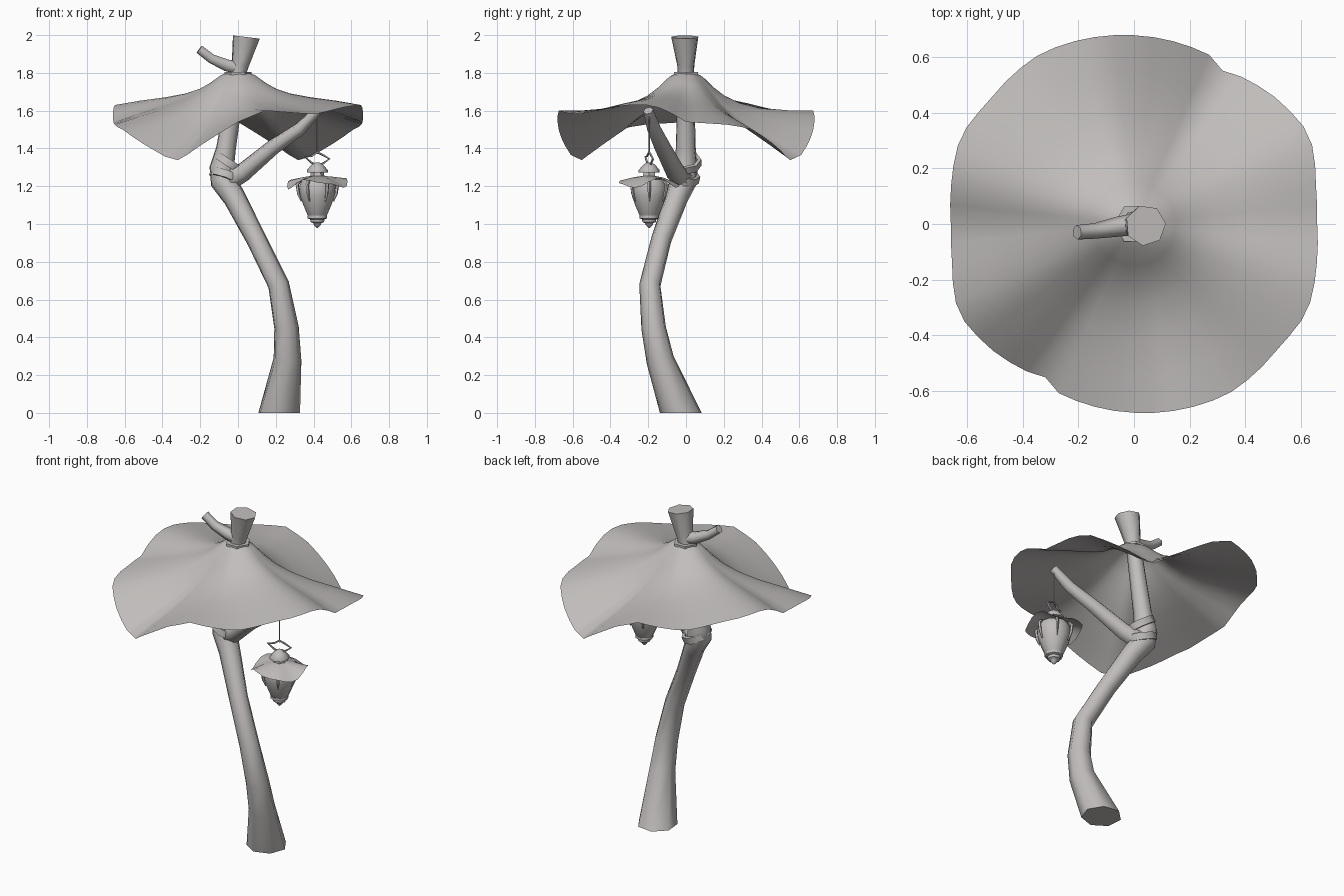
import bpy, bmesh, math
from mathutils import Vector, Matrix

cube = bpy.data.objects.get("Cube")
if cube:
    bpy.data.objects.remove(cube)

mat = bpy.data.materials.new("warm grey")
mat.use_nodes = True
GREY = (0.53, 0.51, 0.5, 1)
mat.diffuse_color = GREY
mat.node_tree.nodes["Principled BSDF"].inputs["Base Color"].default_value = GREY


def finish(name, bm, angle=40, fix_normals=True):
    if fix_normals:
        bmesh.ops.recalc_face_normals(bm, faces=bm.faces)
    me = bpy.data.meshes.new(name)
    bm.to_mesh(me)
    bm.free()
    me.materials.append(mat)
    for p in me.polygons:
        p.use_smooth = True
    me.set_sharp_from_angle(angle=math.radians(angle))
    ob = bpy.data.objects.new(name, me)
    bpy.context.collection.objects.link(ob)
    return ob


def skin(bm, rings, closed=False, caps=True):
    """Bridge successive vertex rings with quads."""
    n = len(rings[0])
    pairs = list(zip(rings, rings[1:])) + ([(rings[-1], rings[0])] if closed else [])
    for a, b in pairs:
        for i in range(n):
            j = (i + 1) % n
            bm.faces.new((a[i], a[j], b[j], b[i]))
    if caps and not closed:
        bm.faces.new(rings[0][::-1])
        bm.faces.new(rings[-1])


def tube(name, path, radii, sides=6, closed=False, start=None, end=None):
    """Round bar along a path, with a radius at each point."""
    bm = bmesh.new()
    pts = [Vector(p) for p in path]
    n, rings, side = len(pts), [], Vector((1, 0.1, 0.05))
    for i, p in enumerate(pts):
        nxt = pts[(i + 1) % n] if closed or i < n - 1 else p
        prv = pts[i - 1] if closed or i > 0 else p
        t = (nxt - p).normalized() + (p - prv).normalized()
        if i == 0 and start:
            t = Vector(start)
        if i == n - 1 and end:
            t = Vector(end)
        t.normalize()
        if i == 0 and abs(side.normalized().dot(t)) > 0.9:
            side = Vector((0, 1, 0))
        side = (side - t * side.dot(t)).normalized()
        up = t.cross(side)
        r = radii[i] if isinstance(radii, (list, tuple)) else radii
        rings.append([bm.verts.new(p + r * (side * math.cos(a) + up * math.sin(a)))
                      for a in (2 * math.pi * k / sides for k in range(sides))])
    skin(bm, rings, closed)
    return finish(name, bm, 62)


def lathe(name, profile, at, sides=8, closed=False, tilt=None, angle=50):
    """Revolve (radius, height) pairs about z."""
    bm = bmesh.new()
    m = Matrix.Translation(at) @ (tilt or Matrix())
    rings = [[bm.verts.new(m @ Vector((r * math.cos(a), r * math.sin(a), z)))
              for a in (2 * math.pi * k / sides for k in range(sides))]
             for r, z in profile]
    skin(bm, rings, closed)
    return finish(name, bm, angle)


def lerp_table(table, x):
    for (x0, y0), (x1, y1) in zip(table, table[1:]):
        if x <= x1:
            return y0 + (y1 - y0) * (x - x0) / (x1 - x0)
    return table[-1][1]


# Curved trunk and its stump above the canopy
tube("trunk",
     [(0.215, -0.025, 0), (0.26, -0.135, 0.28), (0.255, -0.17, 0.45), (0.213, -0.19, 0.68),
      (0.095, -0.13, 0.92), (-0.02, -0.05, 1.14), (-0.08, -0.012, 1.23), (-0.088, 0, 1.3),
      (-0.065, 0, 1.4), (0, 0, 1.8), (0.01, 0, 1.84), (0.042, -0.005, 1.99)],
     [0.114, 0.076, 0.067, 0.058, 0.055, 0.062, 0.072, 0.067, 0.054, 0.044, 0.047, 0.074],
     sides=7, start=(0, 0, 1), end=(0.12, 0, 1))
tube("twig", [(0.01, 0, 1.825), (-0.06, -0.01, 1.84), (-0.14, -0.025, 1.875), (-0.205, -0.03, 1.925)],
     [0.04, 0.036, 0.028, 0.026])

# Branch that carries the lantern
tube("branch", [(-0.07, -0.01, 1.22), (0.03, -0.055, 1.275), (0.19, -0.125, 1.41),
                (0.33, -0.17, 1.505), (0.42, -0.2, 1.6)], [0.06, 0.052, 0.043, 0.036, 0.027])

# Wrapped bands at the fork, and the collar over the canopy
BAND = [(0.066, -0.02), (0.086, -0.02), (0.086, 0.02), (0.066, 0.02)]
for name, at, ry, rx in (("upper_band", (-0.05, -0.005, 1.325), 33, 0),
                         ("lower_band", (-0.065, -0.012, 1.25), 20, -12)):
    tilt = Matrix.Rotation(math.radians(ry), 4, "Y") @ Matrix.Rotation(math.radians(rx), 4, "X")
    lathe(name, BAND, at, 8, True, tilt)
lathe("collar", [(0.045, 0), (0.072, 0), (0.072, 0.015), (0.045, 0.015)], (0, 0, 1.79), 6, True)

# Canopy: a sagging sheet whose rim droops at two opposite corners
RIM_Z = [(0, 1.54), (20, 1.525), (30, 1.5), (40, 1.44), (56, 1.345), (62, 1.335), (72, 1.41),
         (90, 1.54), (102, 1.6), (125, 1.58), (145, 1.62), (160, 1.635), (170, 1.61), (180, 1.54)]
RIM_R = [(0, 0.66), (10, 0.665), (27, 0.71), (42, 0.683), (57, 0.65), (62, 0.63), (66, 0.667),
         (90, 0.68), (119, 0.7), (140, 0.685), (153, 0.7), (170, 0.67), (180, 0.66)]
SLOPE = [(0.05, 1.8), (0.09, 1.785), (0.15, 1.735), (0.21, 1.695), (0.29, 1.66), (0.4, 1.63),
         (0.54, 1.605), (0.67, 1.58)]
bm = bmesh.new()
rings = []
for r, z in SLOPE:
    f = (r - 0.05) / 0.62
    ring = []
    for deg in range(0, 360, 6):
        fold = 0.03 * math.cos(2 * math.radians(deg - 165)) - 0.01
        rr = r + (lerp_table(RIM_R, deg % 180) - 0.67) * f ** 2
        zz = z + (lerp_table(RIM_Z, deg % 180) - 1.58) * f ** 1.5 + fold * math.sin(math.pi * f)
        a = math.radians(deg)
        ring.append(bm.verts.new((rr * math.cos(a), rr * math.sin(a), zz)))
    rings.append(ring)
skin(bm, rings[::-1], caps=False)
finish("canopy", bm, 60, False)

# Hanging lantern
LX, LY = 0.42, -0.195
tube("cord", [(LX, LY, 1.58), (LX, LY, 1.37)], 0.004, 5)
tube("hanger_loop", [(LX + x, LY + y, z) for x, y, z in
                     ((0, 0, 1.38), (0.03, 0.01, 1.365), (0.065, 0.02, 1.345), (0.03, 0.01, 1.32),
                      (0, 0, 1.31), (-0.03, -0.01, 1.325), (-0.065, -0.02, 1.355), (-0.03, -0.01, 1.36))],
     0.006, 5, True)
lathe("lantern_cap", [(0.012, 1.325), (0.03, 1.315), (0.056, 1.285), (0.056, 1.272), (0.02, 1.272)],
      (LX, LY, 0))
lathe("lantern_neck", [(0.035, 1.275), (0.04, 1.23)], (LX, LY, 0), 6)
bm = bmesh.new()
rings = []
for r, z, wave in ((0.03, 1.255, 0), (0.08, 1.245, 0.004), (0.125, 1.228, 0.012), (0.16, 1.213, 0.02)):
    rings.append([bm.verts.new((LX + r * math.cos(a), LY + r * math.sin(a),
                                z + wave * math.sin(3 * a + 0.6) + 0.5 * wave * math.sin(5 * a)))
                  for a in (math.radians(d) for d in range(0, 360, 15))])
skin(bm, rings[::-1], caps=False)
finish("lantern_brim", bm, 60, False)
lathe("lantern_body", [(0.08, 1.235), (0.096, 1.2), (0.092, 1.15), (0.074, 1.1), (0.053, 1.05),
                       (0.042, 1.035)], (LX, LY, 0), 12)
lathe("lantern_tip", [(0.052, 1.045), (0.052, 1.03), (0.038, 1.025), (0.036, 1.01), (0.022, 1.005),
                      (0.018, 0.995), (0.003, 0.98)], (LX, LY, 0), 8)
for k in range(6):
    c, s = math.cos(math.pi * k / 3), math.sin(math.pi * k / 3)
    tube("lantern_rib_%d" % (k + 1),
         [(LX + r * c, LY + r * s, z) for r, z in
          ((0.09, 1.23), (0.107, 1.21), (0.1, 1.16), (0.085, 1.12))],
         [0.008, 0.01, 0.008, 0.004], 5)
